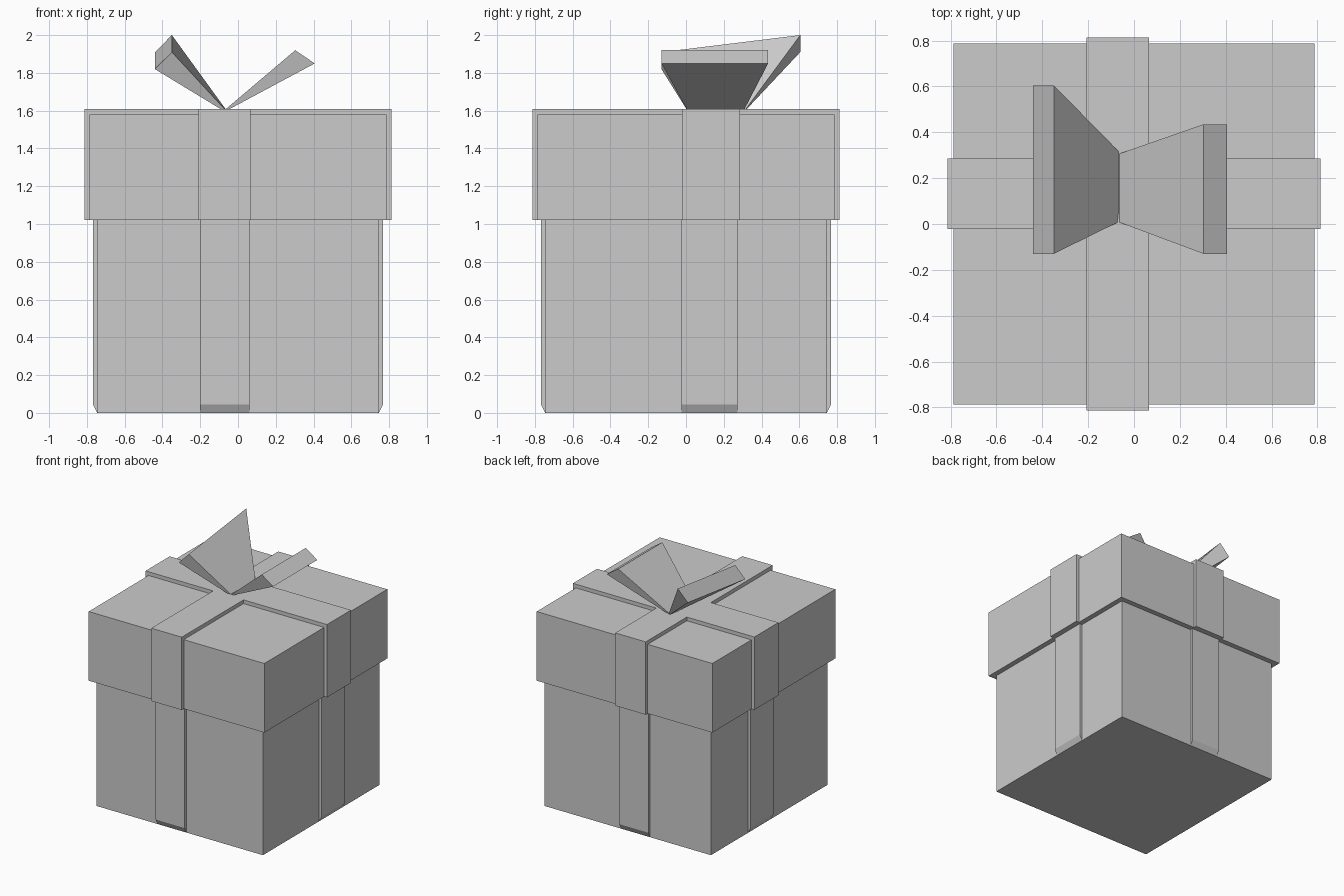
import bpy, bmesh

if "Cube" in bpy.data.objects:
    bpy.data.objects.remove(bpy.data.objects["Cube"])


def loft(name, ring_a, ring_b):
    """Closed solid joining two matching rings of points."""
    bm = bmesh.new()
    a = [bm.verts.new(p) for p in ring_a]
    b = [bm.verts.new(p) for p in ring_b]
    bm.faces.new(a)
    bm.faces.new(b[::-1])
    n = len(a)
    for i in range(n):
        j = (i + 1) % n
        bm.faces.new((a[i], b[i], b[j], a[j]))
    bmesh.ops.recalc_face_normals(bm, faces=bm.faces)
    mesh = bpy.data.meshes.new(name)
    bm.to_mesh(mesh)
    bm.free()
    obj = bpy.data.objects.new(name, mesh)
    bpy.context.collection.objects.link(obj)
    return obj


def band(name, profile, along, lo, hi):
    """Extrude a (distance, z) profile across the ribbon width lo..hi."""
    def ring(w):
        return [(d, w, z) if along == 'x' else (w, d, z) for d, z in profile]
    return loft(name, ring(lo), ring(hi))


def block(name, half, z0, z1):
    return band(name, [(-half, z0), (half, z0), (half, z1), (-half, z1)],
                'x', -half, half)


# Box and lid
BODY, LID, SPLIT, LID_TOP = 0.745, 0.787, 1.02, 1.58
OUT, TOP = 0.813, 1.61
block("box_body", BODY, 0, SPLIT)
block("lid", LID, SPLIT, LID_TOP)

# Body ribbons, tapered at the foot
for s, side_x, side_y in ((-1, "left", "front"), (1, "right", "back")):
    strip = [(s * d, z) for d, z in
             ((BODY, 0), (0.768, 0.045), (0.768, SPLIT), (BODY, SPLIT))]
    band("body_ribbon_" + side_x, strip, 'x', -0.025, 0.272)
    band("body_ribbon_" + side_y, strip, 'y', -0.20, 0.06)

# Lid ribbon running front to back
RX0, RX1 = -0.208, 0.065
band("lid_ribbon_long",
     [(-OUT, SPLIT), (-OUT, TOP), (OUT, TOP), (OUT, SPLIT),
      (LID, SPLIT), (LID, LID_TOP), (-LID, LID_TOP), (-LID, SPLIT)],
     'y', RX0, RX1)

# Lid ribbon arms running sideways, meeting the long ribbon
for name, s, inner in (("left", -1, RX0), ("right", 1, RX1)):
    band("lid_ribbon_" + name,
         [(inner, TOP), (s * OUT, TOP), (s * OUT, SPLIT),
          (s * LID, SPLIT), (s * LID, LID_TOP), (inner, LID_TOP)],
         'x', -0.022, 0.286)


# Bow loops: solid wedges fanning out from the knot
def bow_loop(name, knot_x, upper, lower, y_back, rise):
    def ring(y_knot, y, dz):
        return [(knot_x, y_knot, LID_TOP),
                (upper[0], y, upper[1] + dz),
                (lower[0], y, lower[1] + dz)]
    loft(name, ring(0.02, -0.13, 0), ring(0.295, y_back, rise))


bow_loop("bow_loop_left", -0.045, (-0.35, 1.91), (-0.44, 1.82), 0.605, 0.09)
bow_loop("bow_loop_right", -0.098, (0.303, 1.92), (0.406, 1.85), 0.435, 0)
